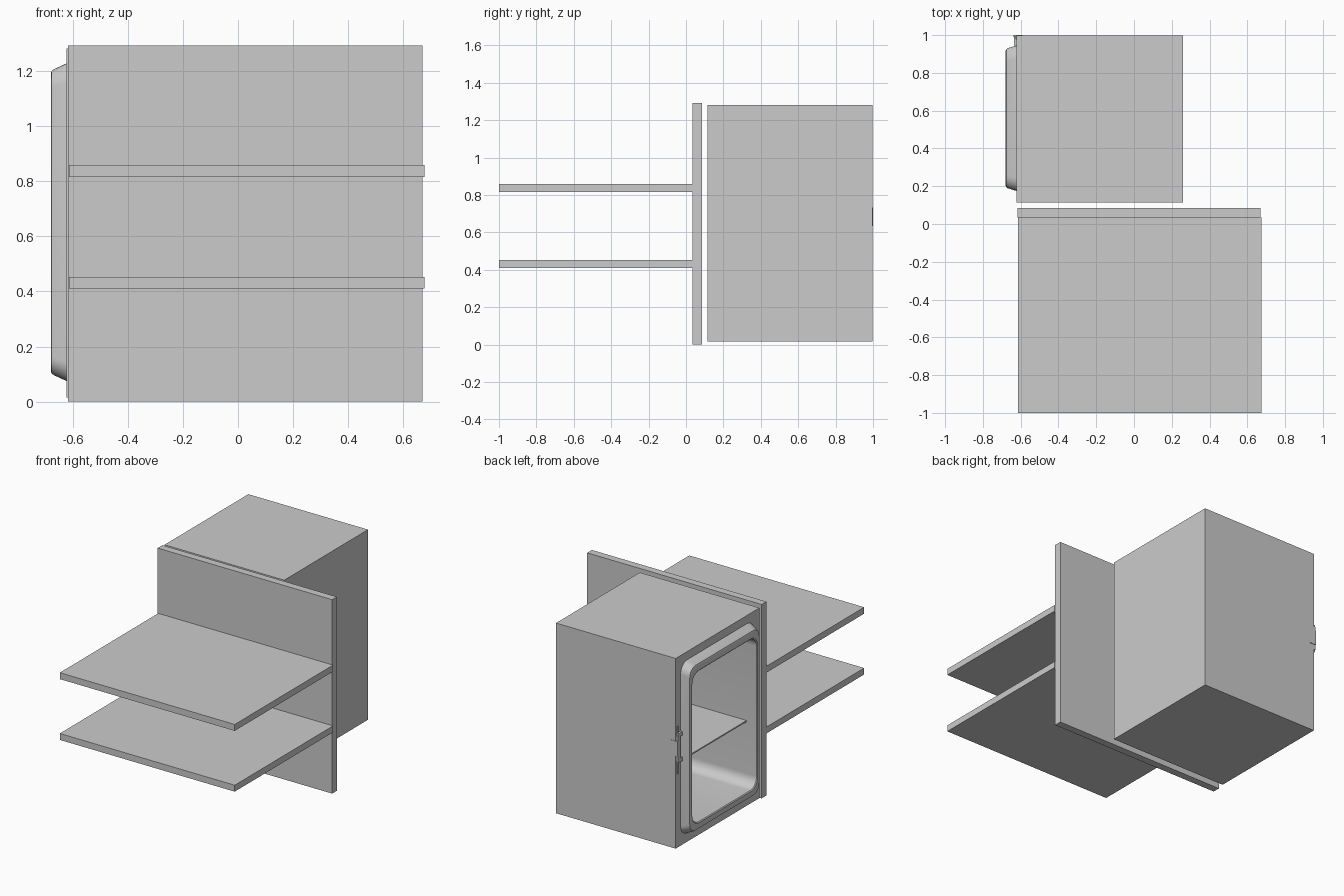
import bpy, bmesh, math

if "Cube" in bpy.data.objects:
    bpy.data.objects.remove(bpy.data.objects["Cube"])


def finish(bm, name, smooth=False):
    bmesh.ops.remove_doubles(bm, verts=bm.verts, dist=1e-5)
    bmesh.ops.recalc_face_normals(bm, faces=bm.faces)
    me = bpy.data.meshes.new(name)
    bm.to_mesh(me)
    bm.free()
    ob = bpy.data.objects.new(name, me)
    bpy.context.collection.objects.link(ob)
    if smooth:
        bpy.ops.object.select_all(action='DESELECT')
        ob.select_set(True)
        bpy.context.view_layer.objects.active = ob
        bpy.ops.object.shade_smooth_by_angle(angle=math.radians(30))
    return ob


def box(name, x0, x1, y0, y1, z0, z1):
    bm = bmesh.new()
    bmesh.ops.create_cube(bm, size=1)
    for v in bm.verts:
        v.co = ((x0 + x1) / 2 + v.co.x * (x1 - x0),
                (y0 + y1) / 2 + v.co.y * (y1 - y0),
                (z0 + z1) / 2 + v.co.z * (z1 - z0))
    return finish(bm, name)


def ring(bm, x, y0, y1, z0, z1, r, n=8):
    """Rounded rectangle of vertices in the plane x."""
    out = []
    corners = [(y1 - r, z1 - r), (y0 + r, z1 - r), (y0 + r, z0 + r), (y1 - r, z0 + r)]
    for k, (cy, cz) in enumerate(corners):
        for i in range(n + 1):
            a = math.pi / 2 * (k + i / n)
            out.append(bm.verts.new((x, cy + r * math.cos(a), cz + r * math.sin(a))))
    return out


def loft(name, sections, closed):
    bm = bmesh.new()
    loops = [ring(bm, *s) for s in sections]
    pairs = list(zip(loops, loops[1:]))
    if closed:
        pairs.append((loops[-1], loops[0]))
    else:
        bm.faces.new(loops[0])
        bm.faces.new(loops[-1])
    for a, b in pairs:
        for i in range(len(a)):
            j = (i + 1) % len(a)
            bm.faces.new((a[i], a[j], b[j], b[i]))
    return finish(bm, name, True)


# Upright panel and its two shelves
box("upright_panel", -0.617, 0.669, 0.035, 0.085, 0, 1.292)
for name, z in (("lower_shelf", 0.41), ("upper_shelf", 0.815)):
    box(name, -0.613, 0.676, -1.0, 0.035, z, z + 0.043)

# Cabinet shell: solid outside, rounded cavity open towards -x
outer = (0.115, 0.997, 0.015, 1.282, 0.0)
opening = (0.22, 0.9, 0.145, 1.15, 0.07)
loft("cabinet", [(0.26, *outer), (-0.622, *outer),
                 (-0.622, *opening), (0.2, *opening)], closed=False)

# Raised door surround with sloping sides
loft("door_surround", [
    (-0.622, *opening),
    (-0.622, 0.175, 0.945, 0.075, 1.227, 0.07),
    (-0.668, 0.189, 0.931, 0.096, 1.206, 0.065),
    (-0.676, 0.194, 0.926, 0.102, 1.200, 0.06),
    (-0.679, 0.202, 0.918, 0.110, 1.192, 0.06),
    (-0.679, 0.216, 0.904, 0.139, 1.156, 0.07),
    (-0.674, *opening),
], closed=True)

# Thin shelf inside the cavity
box("inner_shelf", -0.6, 0.2, 0.22, 0.9, 0.557, 0.566)

# Latch: side plate, front clip and vertical rod
box("latch_side_plate", -0.638, -0.59, 0.99, 1.0, 0.633, 0.733)
for name, z in (("latch_clip_lower", 0.585), ("latch_clip_upper", 0.755)):
    box(name, -0.636, -0.62, 0.945, 0.99, z, z + 0.025)
box("latch_front_plate", -0.636, -0.62, 0.965, 0.995, 0.6, 0.765)
box("latch_rod", -0.627, -0.62, 0.977, 0.985, 0.507, 0.827)
